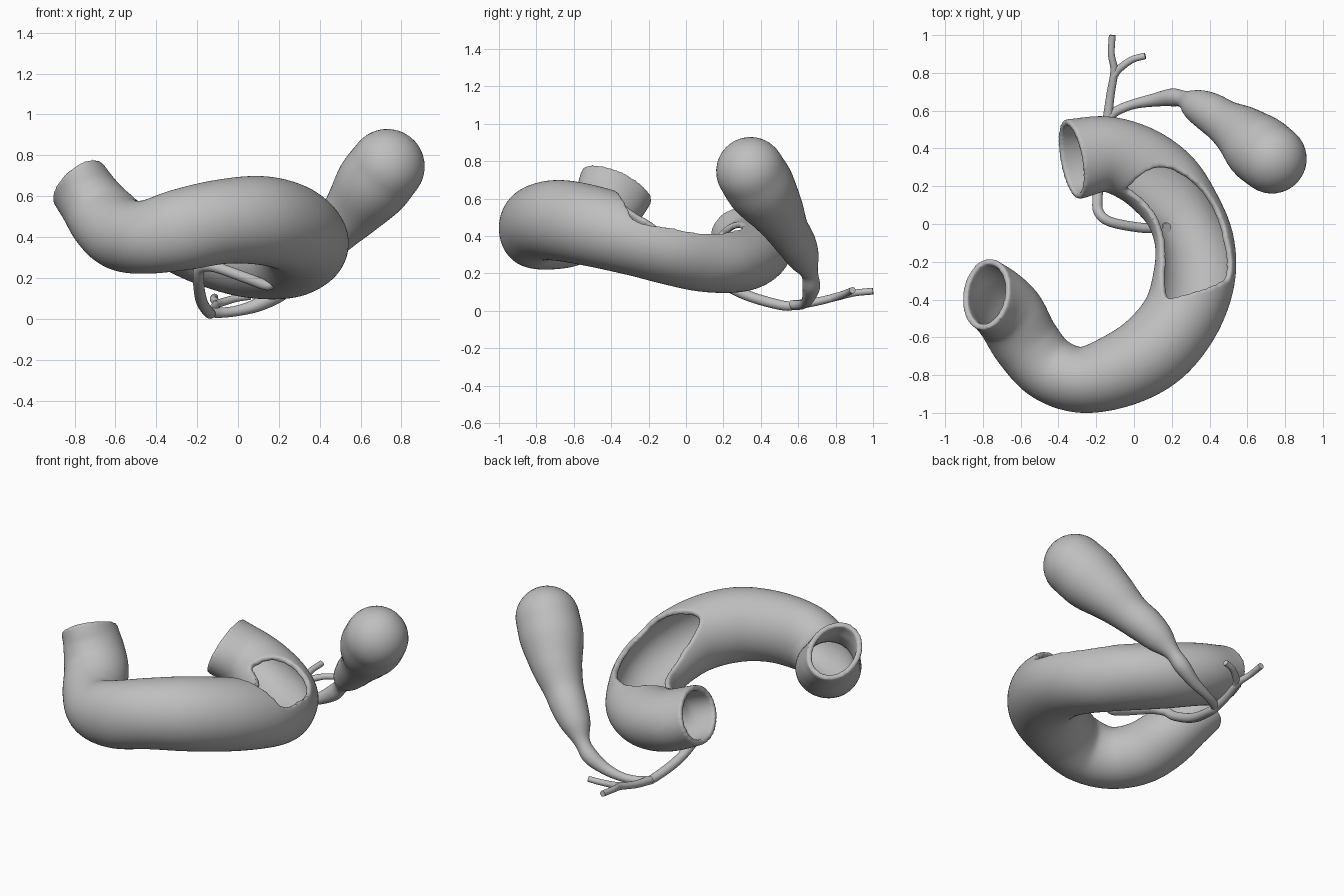
import bpy, bmesh, math
from mathutils import Vector

cube = bpy.data.objects.get("Cube")
if cube:
    bpy.data.objects.remove(cube, do_unlink=True)

grey = bpy.data.materials.new("soft_grey")
grey.use_nodes = True
grey.diffuse_color = (0.52, 0.52, 0.52, 1)
grey.node_tree.nodes["Principled BSDF"].inputs["Base Color"].default_value = (0.52, 0.52, 0.52, 1)


def spline(pts, steps):
    """Catmull-Rom samples through points of any dimension."""
    pts = [Vector(p) for p in pts]
    pts = [pts[0] * 2 - pts[1]] + pts + [pts[-1] * 2 - pts[-2]]
    out = []
    for a, b, c, d in zip(pts, pts[1:], pts[2:], pts[3:]):
        for i in range(steps):
            t = i / steps
            out.append((b * 2 + (c - a) * t + (a * 2 - b * 5 + c * 4 - d) * t**2
                        + (b * 3 - a - c * 3 + d) * t**3) / 2)
    return out + [pts[-2]]


def bridge(bm, r, q):
    for k in range(len(r)):
        n = (k + 1) % len(r)
        bm.faces.new((r[k], r[n], q[n], q[k]))


def finish(name, bm):
    bmesh.ops.recalc_face_normals(bm, faces=bm.faces)
    mesh = bpy.data.meshes.new(name)
    bm.to_mesh(mesh)
    bm.free()
    mesh.materials.append(grey)
    mesh.shade_smooth()
    obj = bpy.data.objects.new(name, mesh)
    bpy.context.collection.objects.link(obj)
    return obj


def tube(name, path, radii, sides=24, steps=8, caps=True, dome=False):
    """Sweep an ellipse (side radius, upright radius, twist) along a path."""
    centres = spline(path, steps)
    sizes = spline([r if isinstance(r, tuple) else (r, r, 0) for r in radii], steps)
    if dome:  # round off the far end
        out = (centres[-1] - centres[-2]).normalized()
        base, size = centres[-1], sizes[-1]
        for i in range(1, 10):
            a = math.pi / 2 * i / 9.2
            centres.append(base + out * size[0] * math.sin(a))
            sizes.append(size * math.cos(a))
    bm = bmesh.new()
    rings = []
    for i, (c, s) in enumerate(zip(centres, sizes)):
        along = (centres[min(i + 1, len(centres) - 1)] - centres[max(i - 1, 0)]).normalized()
        across = along.cross(Vector((0, 0, 1))).normalized()
        upright = across.cross(along)
        side = across * math.cos(s[2]) + upright * math.sin(s[2])
        up = side.cross(along)
        angles = [math.tau * k / sides for k in range(sides)]
        rings.append([bm.verts.new(c + side * s[0] * math.cos(a) + up * s[1] * math.sin(a))
                      for a in angles])
    for r, q in zip(rings, rings[1:]):
        bridge(bm, r, q)
    if caps:
        bm.faces.new(rings[0])
        bm.faces.new(rings[-1])
    return finish(name, bm)


# Curved intestine, a hollow pipe open at both ends
bend = [(-.33, .342, .412), (-.15, .37, .34), (.02, .315, .295), (.16, .21, .28),
        (.26, .07, .3), (.32, -.1, .335), (.318, -.285, .395), (.25, -.49, .45),
        (.108, -.665, .482), (-.08, -.775, .475), (-.28, -.825, .435), (-.45, -.765, .4),
        (-.57, -.63, .415), (-.65, -.49, .485), (-.72, -.415, .575), (-.785, -.37, .668)]
intestine = tube(
    "intestine", bend,
    [(.215, .168, 0), (.2, .178, 0), (.205, .185, 0), (.208, .185, 0), (.2, .195, 0),
     (.21, .192, 0), (.217, .205, 0), (.21, .215, 0), (.21, .217, 0), (.197, .207, 0),
     (.175, .2, 0), (.175, .18, 0), (.18, .18, -.1), (.187, .175, -.35),
     (.192, .16, -.6), (.206, .148, -.75)],
    sides=64, caps=False)

# Window cutter whose sides radiate from the middle of the pipe
outline = [(-.05, .17), (.07, .28), (.2, .305), (.358, .21), (.458, .055), (.503, -.14),
           (.503, -.27), (.45, -.315), (.3, -.365), (.18, -.39), (.155, -.3), (.15, -.15),
           (.1, .02), (.02, .12)]
middle = spline(bend, 8)
bm = bmesh.new()
inner, outer, top = [], [], []
for p in spline(outline + outline[:1], 5)[:-1]:
    c = min(middle, key=lambda m: (m.xy - p).length)
    rise = math.sqrt(max(.205**2 - (c.xy - p).length_squared, .003))
    ray = Vector((p.x - c.x, p.y - c.y, rise))
    inner.append(bm.verts.new(c + ray * .5))
    edge = c + ray * 1.3
    outer.append(bm.verts.new(edge))
    top.append(bm.verts.new((edge.x, edge.y, .95)))
bridge(bm, inner, outer)
bridge(bm, outer, top)
bm.faces.new(inner)
bm.faces.new(top)
bmesh.ops.triangulate(bm, faces=bm.faces)
cutter = finish("window_cutter", bm)
cutter.hide_render = True

# Wall thickness, window cut and softened rims
wall = intestine.modifiers.new("wall", 'SOLIDIFY')
wall.thickness, wall.offset = .033, -1
cut = intestine.modifiers.new("window", 'BOOLEAN')
cut.object, cut.operation, cut.solver = cutter, 'DIFFERENCE', 'EXACT'
remesh = intestine.modifiers.new("blend", 'REMESH')
remesh.mode, remesh.voxel_size, remesh.use_smooth_shade = 'VOXEL', .01, True
soften = intestine.modifiers.new("soften", 'SMOOTH')
soften.factor, soften.iterations = .5, 6
bpy.context.view_layer.update()
shape = intestine.evaluated_get(bpy.context.evaluated_depsgraph_get())
baked = bpy.data.meshes.new_from_object(shape)
intestine.modifiers.clear()
intestine.data = baked
bpy.data.objects.remove(cutter, do_unlink=True)
if not baked.materials:
    baked.materials.append(grey)
baked.shade_smooth()

# Bladder with its neck and winding duct
tube("bladder",
     [(-.13, .57, .03), (-.08, .605, .03), (0, .635, .04), (.1, .655, .07), (.2, .67, .13),
      (.265, .66, .2), (.33, .628, .28), (.40, .592, .355), (.48, .54, .435), (.57, .48, .54),
      (.655, .405, .65), (.73, .345, .745)],
     [.024, .025, .026, .034, .047, .046, .085, .105, .117, .15, .183, .184],
     sides=40, dome=True)

# Main duct running under the intestine and into its wall
tube("main_duct",
     [(-.13, .6, .035), (-.14, .52, .028), (-.178, .32, .085), (-.193, .14, .18),
      (-.185, .06, .245), (-.12, .01, .255), (.04, -.02, .2), (.145, -.02, .165),
      (.175, -.02, .2)],
     [.022, .026, .028, .027, .027, .026, .026, .026, .027])

# Forked upper ducts
tube("upper_duct", [(-.14, .56, .03), (-.125, .68, .045), (-.105, .81, .075),
                    (-.12, .9, .095), (-.115, 1, .105)],
     [.025, .022, .02, .018, .018])
tube("side_branch", [(-.108, .78, .07), (-.08, .82, .08), (-.01, .87, .1), (.06, .89, .11)],
     [.02, .02, .018, .017])

for obj in bpy.context.selected_objects:
    obj.select_set(False)
for name in ("bladder", "main_duct", "upper_duct", "side_branch"):
    bpy.data.objects[name].select_set(True)
    bpy.context.view_layer.objects.active = bpy.data.objects[name]
bpy.ops.object.shade_smooth_by_angle(angle=math.radians(50))
